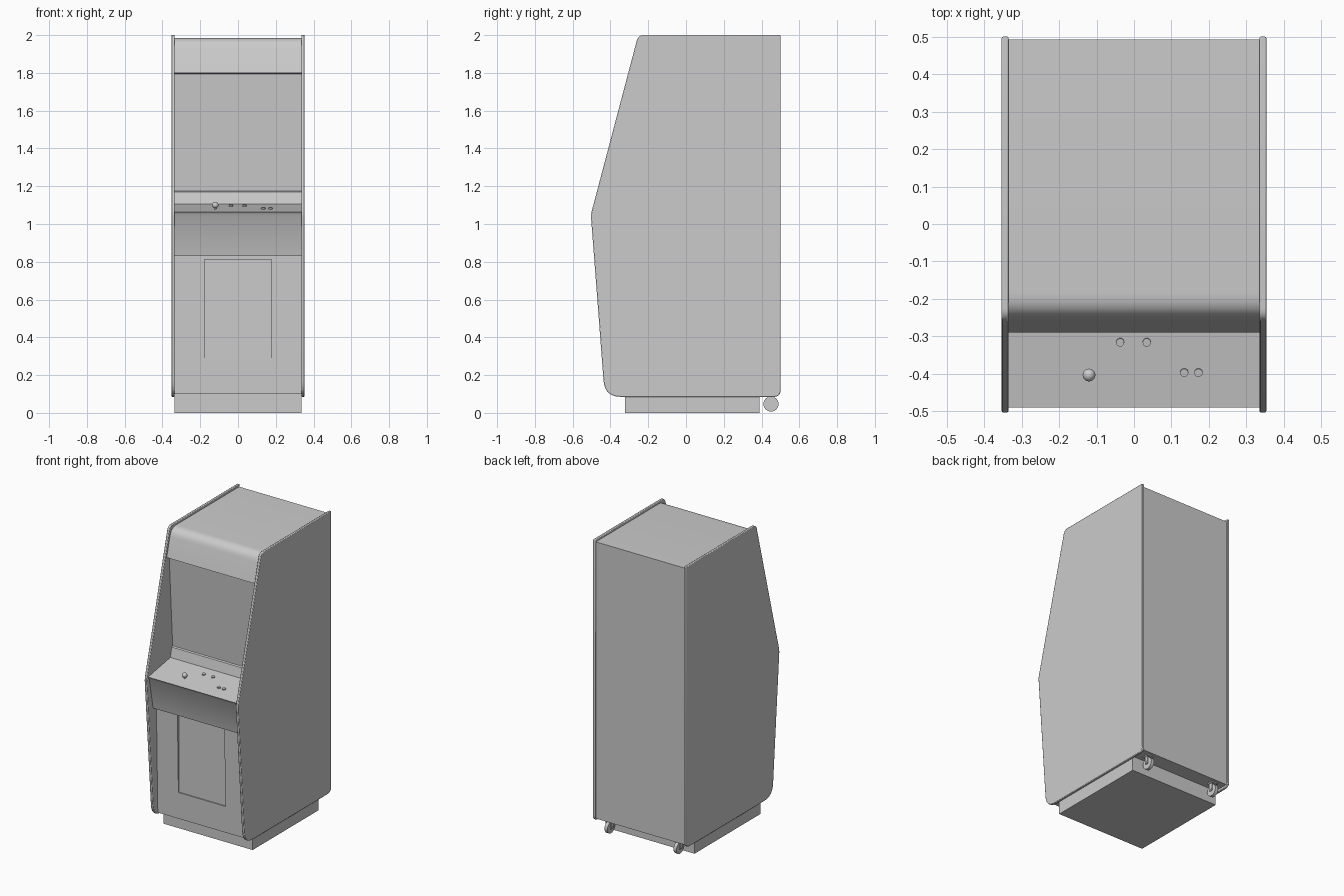
import bpy, bmesh, math
from mathutils import Vector, Matrix

if "Cube" in bpy.data.objects:
    bpy.data.objects.remove(bpy.data.objects["Cube"])

grey = bpy.data.materials.new("cabinet grey")
grey.diffuse_color = (0.6, 0.6, 0.6, 1)
grey.use_nodes = True
grey.node_tree.nodes["Principled BSDF"].inputs["Base Color"].default_value = grey.diffuse_color


def finish(name, bm, smooth=True):
    bmesh.ops.recalc_face_normals(bm, faces=bm.faces)
    me = bpy.data.meshes.new(name)
    bm.to_mesh(me)
    bm.free()
    me.materials.append(grey)
    ob = bpy.data.objects.new(name, me)
    bpy.context.collection.objects.link(ob)
    if smooth:
        bpy.ops.object.select_all(action='DESELECT')
        ob.select_set(True)
        bpy.context.view_layer.objects.active = ob
        bpy.ops.object.shade_smooth_by_angle(angle=math.radians(30))
    return ob


def rounded(points, seg=6):
    """Profile from (y, z, radius) corners, with rounded corners."""
    out, n = [], len(points)
    for i, (y, z, r) in enumerate(points):
        p = Vector((y, z))
        if r == 0:
            out.append(p)
            continue
        a = (Vector(points[i - 1][:2]) - p).normalized() * r
        b = (Vector(points[(i + 1) % n][:2]) - p).normalized() * r
        for k in range(seg + 1):
            t = k / seg
            out.append(p + a * (1 - t) ** 2 + b * t ** 2)
    return out


def extrude_profile(name, points, x0, x1, bevel=0):
    bm = bmesh.new()
    face = bm.faces.new([bm.verts.new((x0, p.x, p.y)) for p in rounded(points)])
    geo = bmesh.ops.extrude_face_region(bm, geom=[face])['geom']
    bmesh.ops.translate(bm, vec=(x1 - x0, 0, 0),
                        verts=[g for g in geo if isinstance(g, bmesh.types.BMVert)])
    ob = finish(name, bm)
    if bevel:
        m = ob.modifiers.new("edge rounding", 'BEVEL')
        m.width, m.segments, m.limit_method = bevel, 2, 'ANGLE'
        m.angle_limit = math.radians(60)
    return ob


def box(name, lo, hi):
    bm = bmesh.new()
    lo, hi = Vector(lo), Vector(hi)
    bmesh.ops.create_cube(bm, size=1, matrix=Matrix.Translation((lo + hi) / 2)
                          @ Matrix.Diagonal((hi - lo).to_4d()))
    return finish(name, bm, False)


def cylinder(name, centre, r, depth, rot=Matrix(), seg=24):
    bm = bmesh.new()
    bmesh.ops.create_cone(bm, cap_ends=True, segments=seg, radius1=r, radius2=r,
                          depth=depth, matrix=Matrix.Translation(centre) @ rot)
    return finish(name, bm)


# Side panels with rounded corners
side = [(-0.253, 2.0, 0.03), (0.5, 2.0, 0), (0.5, 0.085, 0.035),
        (-0.43, 0.085, 0.085), (-0.504, 1.05, 0.02)]
for label, s in (("left", -1), ("right", 1)):
    extrude_profile(label + "_side_panel", side, s * 0.335, s * 0.353, 0.004)

# Cabinet body: top, marquee, screen, control deck, lower front
body = [(0.492, 1.985, 0), (0.492, 0.1, 0), (-0.385, 0.1, 0),
        (-0.4, 0.83, 0),                       # lower front
        (-0.435, 0.83, 0), (-0.478, 1.045, 0),  # deck apron
        (-0.49, 1.063, 0), (-0.25, 1.105, 0),  # sloped control deck
        (-0.235, 1.17, 0), (-0.225, 1.175, 0),  # ledge under the screen
        (-0.262, 1.795, 0), (-0.289, 1.8, 0),  # screen and marquee underside
        (-0.24, 1.985, 0.055)]                 # marquee with rounded top
cabinet = extrude_profile("cabinet_body", body, -0.3365, 0.3365)

# Coin door recess
cutter = box("door_cutter", (-0.177, -0.5, 0.28), (0.177, -0.381, 0.812))
cutter.hide_render = True
cutter.hide_viewport = True
cut = cabinet.modifiers.new("door recess", 'BOOLEAN')
cut.operation, cut.object, cut.solver = 'DIFFERENCE', cutter, 'EXACT'

# Plinth
box("plinth", (-0.336, -0.322, 0), (0.336, 0.388, 0.11))

# Controls on the sloped deck
tilt = Matrix.Rotation(math.atan2(0.042, 0.24), 4, 'X')


def deck_z(y):
    return 1.063 + (y + 0.49) * 0.042 / 0.24


for i, (x, y) in enumerate([(-0.037, -0.315), (0.034, -0.315),
                            (0.134, -0.396), (0.172, -0.396)]):
    cylinder(f"button_{i + 1}", (x, y, deck_z(y)), 0.011, 0.016, tilt, 16)

# Joystick
cylinder("joystick_shaft", (-0.12, -0.402, deck_z(-0.4) + 0.005), 0.005, 0.04, seg=12)
bm = bmesh.new()
bmesh.ops.create_uvsphere(bm, u_segments=20, v_segments=12, radius=0.017,
                          matrix=Matrix.Translation((-0.12, -0.403, 1.1)))
finish("joystick_ball", bm)

# Rear casters
across = Matrix.Rotation(math.pi / 2, 4, 'Y')
for label, s in (("left", -1), ("right", 1)):
    x = s * 0.26
    cylinder(label + "_caster_wheel", (x, 0.45, 0.047), 0.04, 0.022, across)
    cylinder(label + "_caster_axle", (x, 0.45, 0.05), 0.008, 0.04, across, 12)
    for side_name, d in (("inner", -0.016), ("outer", 0.016)):
        box(f"{label}_caster_{side_name}_fork", (x + d - 0.002, 0.437, 0.04),
            (x + d + 0.002, 0.463, 0.1))
    box(label + "_caster_plate", (x - 0.022, 0.425, 0.092), (x + 0.022, 0.475, 0.102))
